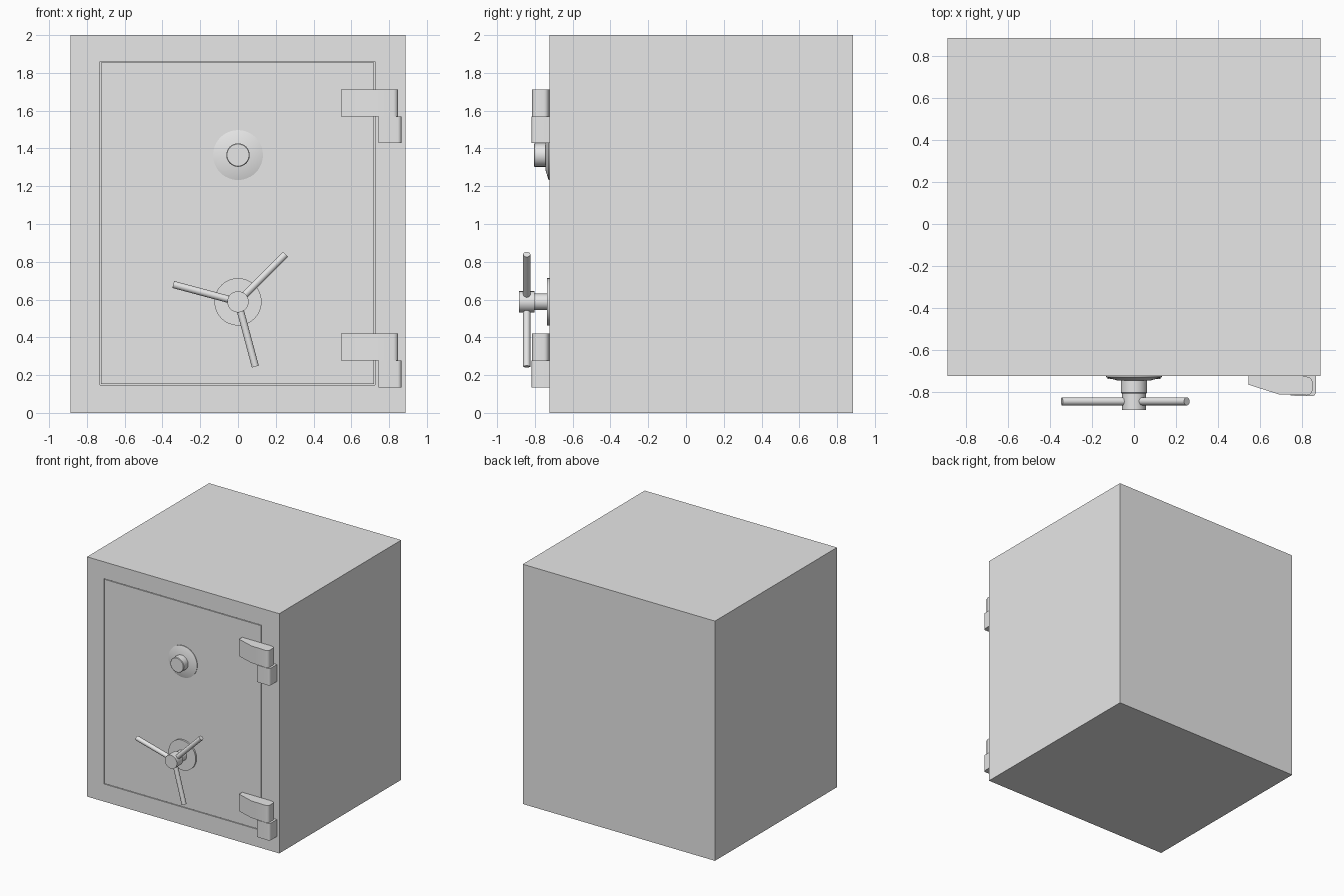
import bpy, bmesh, math
from mathutils import Matrix, Vector

cube = bpy.data.objects.get("Cube")
if cube:
    bpy.data.objects.remove(cube, do_unlink=True)

steel = bpy.data.materials.new("light_grey_steel")
steel.use_nodes = True
GREY = (0.8, 0.8, 0.8, 1)
steel.diffuse_color = GREY
steel.node_tree.nodes["Principled BSDF"].inputs["Base Color"].default_value = GREY

FRONT = -0.723   # front plane of the cabinet


def finish(name, bm, smooth=True):
    bmesh.ops.recalc_face_normals(bm, faces=bm.faces)
    mesh = bpy.data.meshes.new(name)
    bm.to_mesh(mesh)
    bm.free()
    obj = bpy.data.objects.new(name, mesh)
    bpy.context.collection.objects.link(obj)
    mesh.materials.append(steel)
    if smooth:
        bpy.ops.object.select_all(action='DESELECT')
        obj.select_set(True)
        bpy.context.view_layer.objects.active = obj
        bpy.ops.object.shade_smooth_by_angle(angle=math.radians(35))
    return obj


def box(lo, hi):
    bm = bmesh.new()
    bmesh.ops.create_cube(bm, size=1)
    for v in bm.verts:
        v.co = [hi[i] if v.co[i] > 0 else lo[i] for i in range(3)]
    return bm


def lathe(name, z, profile, steps=48):
    """Turn (radius, y) points about the y axis at height z."""
    bm = bmesh.new()
    verts = [bm.verts.new((r, y, z)) for r, y in profile]
    edges = [bm.edges.new(pair) for pair in zip(verts, verts[1:])]
    bmesh.ops.spin(bm, geom=verts + edges, cent=(0, 0, z), axis=(0, 1, 0),
                   angle=math.tau, steps=steps, use_merge=True)
    bmesh.ops.remove_doubles(bm, verts=bm.verts, dist=1e-5)
    return finish(name, bm)


def prism(name, outline, bottom, top):
    """Extrude an (x, y) outline upward."""
    bm = bmesh.new()
    face = bm.faces.new([bm.verts.new((x, y, bottom)) for x, y in outline])
    ext = bmesh.ops.extrude_face_region(bm, geom=[face])
    for v in ext["geom"]:
        if isinstance(v, bmesh.types.BMVert):
            v.co.z = top
    return finish(name, bm)


def corner(cx, cy, r, start, steps=6):
    """Quarter-circle of outline points, counter-clockwise."""
    angles = [math.radians(start + 90 * i / steps) for i in range(steps + 1)]
    return [(cx + r * math.cos(a), cy + r * math.sin(a)) for a in angles]


# Cabinet with a recessed doorway
left, right, low, high = -0.73, 0.725, 0.147, 1.86
bm = box((-0.887, FRONT, 0), (0.887, 0.885, 2))
bm.normal_update()
front = min(bm.faces, key=lambda f: f.calc_center_median().y)
bmesh.ops.inset_individual(bm, faces=[front], thickness=0.15)
for v in front.verts:
    v.co.x = left if v.co.x < 0 else right
    v.co.z = low if v.co.z < 1 else high
ext = bmesh.ops.extrude_face_region(bm, geom=[front])
for v in ext["geom"]:
    if isinstance(v, bmesh.types.BMVert):
        v.co.y += 0.06
if front.is_valid:
    bmesh.ops.delete(bm, geom=[front], context='FACES_ONLY')
finish("cabinet", bm, smooth=False)

# Door set flush in the doorway with a narrow gap
gap = 0.005
finish("door", box((left + gap, FRONT, low + gap),
                   (right - gap, FRONT + 0.06, high - gap)), smooth=False)

# Combination dial
lathe("dial_ring", 1.365, [(0, FRONT), (0.132, FRONT), (0.132, -0.728),
                           (0.075, -0.745), (0, -0.745)])
lathe("dial_knob", 1.365, [(0.062, -0.735), (0.062, -0.802),
                           (0.058, -0.806), (0, -0.806)])

# Door wheel: flange, shaft, hub and three spokes
WHEEL_Z = 0.588
lathe("wheel_flange", WHEEL_Z, [(0, FRONT), (0.125, FRONT),
                                (0.125, -0.737), (0, -0.737)])
lathe("wheel_shaft", WHEEL_Z, [(0.043, -0.73), (0.043, -0.81)])
lathe("wheel_hub", WHEEL_Z, [(0, -0.803), (0.056, -0.803),
                             (0.056, -0.885), (0, -0.885)])
for i in range(3):
    angle = math.radians(45 + 120 * i)
    out = Vector((math.cos(angle), 0, math.sin(angle)))
    length = 0.355
    bm = bmesh.new()
    bmesh.ops.create_cone(bm, cap_ends=True, segments=20, radius1=0.019,
                          radius2=0.019, depth=length)
    turn = out.to_track_quat('Z', 'Y').to_matrix().to_4x4()
    place = Matrix.Translation(Vector((0, -0.843, WHEEL_Z)) + out * length / 2)
    bm.transform(place @ turn)
    finish(f"wheel_spoke_{i + 1}", bm)

# Hinges: a tapered leaf on the door above a knuckle on the frame
leaf = ([(0.545, FRONT), (0.545, -0.764), (0.62, -0.788), (0.69, -0.81)]
        + corner(0.822, -0.788, 0.026, -90)
        + corner(0.822, -0.752, 0.026, 0)
        + [(0.80, FRONT)])
knuckle = ([(0.745, FRONT), (0.745, -0.816)]
           + corner(0.845, -0.798, 0.02, -90)
           + [(0.865, FRONT)])
for label, base in (("lower", 0.135), ("upper", 1.428)):
    prism(f"{label}_hinge_leaf", leaf, base + 0.142, base + 0.284)
    prism(f"{label}_hinge_knuckle", knuckle, base, base + 0.142)
